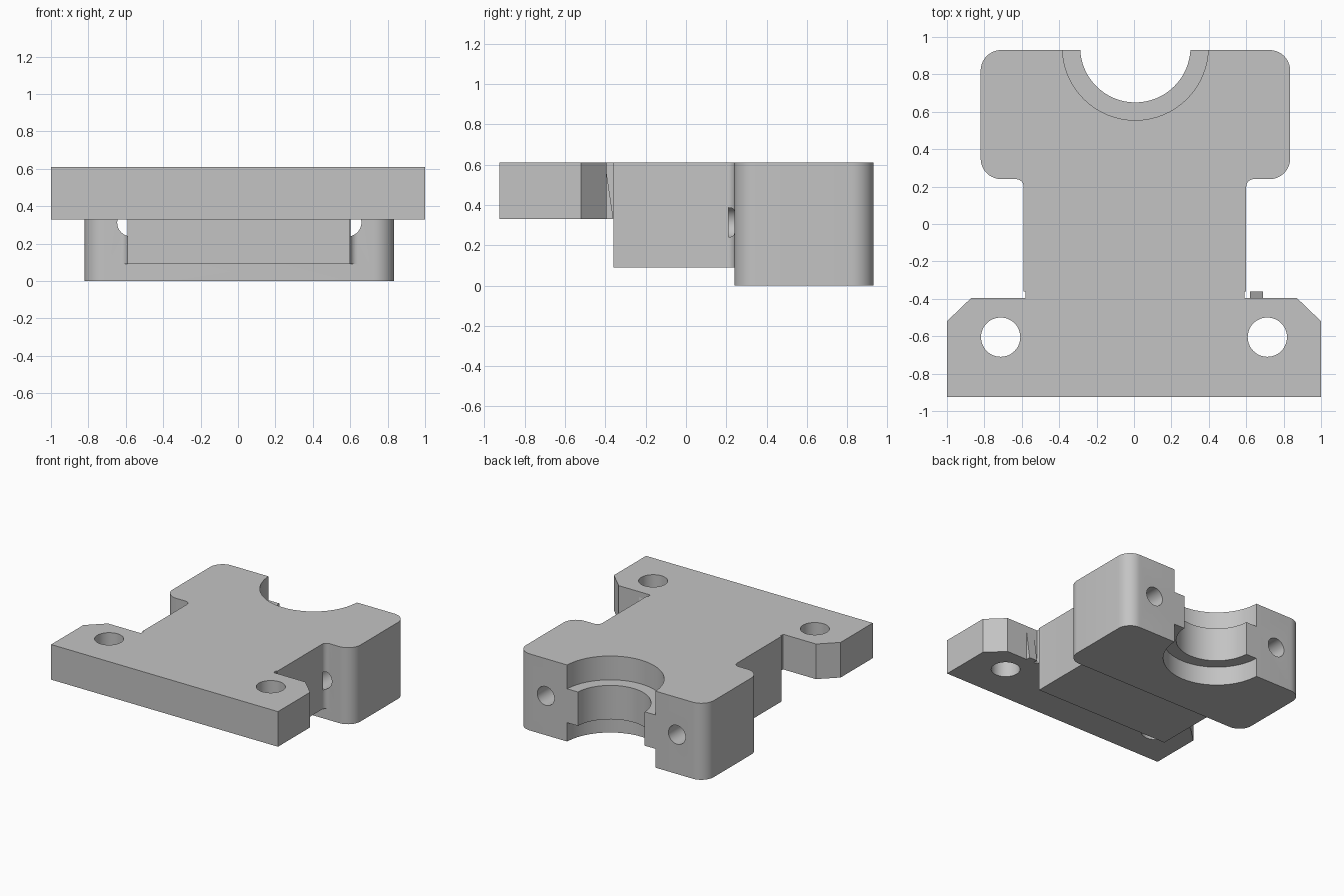
import bpy, bmesh, math
from math import cos, sin, pi
from mathutils import Matrix

if "Cube" in bpy.data.objects:
    bpy.data.objects.remove(bpy.data.objects["Cube"])

grey = bpy.data.materials.new("machined grey")
grey.use_nodes = True
colour = (0.55, 0.55, 0.55, 1)
grey.diffuse_color = colour
grey.node_tree.nodes["Principled BSDF"].inputs["Base Color"].default_value = colour

TOP = 0.61
MID = 0.007  # centre line of the bearing block


def finish(name, bm):
    bmesh.ops.recalc_face_normals(bm, faces=bm.faces)
    mesh = bpy.data.meshes.new(name)
    bm.to_mesh(mesh)
    bm.free()
    mesh.materials.append(grey)
    ob = bpy.data.objects.new(name, mesh)
    bpy.context.collection.objects.link(ob)
    return ob


def prism(name, outline, z0, z1):
    bm = bmesh.new()
    face = bm.faces.new([bm.verts.new((x, y, z0)) for x, y in outline])
    new = bmesh.ops.extrude_face_region(bm, geom=[face])["geom"]
    bmesh.ops.translate(bm, vec=(0, 0, z1 - z0),
                        verts=[v for v in new if isinstance(v, bmesh.types.BMVert)])
    return finish(name, bm)


def cylinder(name, centre, radius, depth, axis="Z", sides=64):
    bm = bmesh.new()
    turn = Matrix.Rotation(pi / 2, 4, "X") if axis == "Y" else Matrix()
    bmesh.ops.create_cone(bm, cap_ends=True, segments=sides, radius1=radius, radius2=radius,
                          depth=depth, matrix=Matrix.Translation(centre) @ turn)
    return finish(name, bm)


def arc(cx, cy, r, start, end, steps=10):
    angles = [math.radians(start + (end - start) * i / steps) for i in range(steps + 1)]
    return [(cx + r * cos(a), cy + r * sin(a)) for a in angles]


def combine(target, tool, operation):
    mod = target.modifiers.new(operation.lower(), "BOOLEAN")
    mod.object, mod.operation, mod.solver = tool, operation, "EXACT"
    bpy.context.view_layer.objects.active = target
    bpy.ops.object.modifier_apply(modifier=mod.name)
    bpy.data.objects.remove(tool)


# Bearing block with rounded upright corners
left, right, front, back, r = -0.82, 0.835, 0.24, 0.93, 0.11
block = (arc(right - r, front + r, r, -90, 0) + arc(right - r, back - r, r, 0, 90)
         + arc(left + r, back - r, r, 90, 180) + arc(left + r, front + r, r, 180, 270))
body = prism("bearing_mount", block, 0, TOP)

# Web, flaring into the block with small fillets
f = 0.04
web = ([(-0.59, -0.36), (0.60, -0.36)] + arc(0.60 + f, front - f, f, 180, 90, 6)
       + [(0.60 + f, 0.4), (-0.59 - f, 0.4)] + arc(-0.59 - f, front - f, f, 90, 0, 6))
combine(body, prism("web", web, 0.09, TOP), "UNION")

# Mounting flange with chamfered rear corners, stepped into the web
flange = [(-1, -0.925), (1, -0.925), (1, -0.52), (0.87, -0.395), (0.59, -0.395),
          (0.59, -0.2), (-0.58, -0.2), (-0.58, -0.395), (-0.87, -0.395), (-1, -0.52)]
combine(body, prism("flange", flange, 0.33, TOP), "UNION")

# Half bore with a wider recess above and below the middle rib
combine(body, cylinder("bore", (MID, 0.945, 0.3), 0.295, 1), "DIFFERENCE")
for z0, z1 in ((-0.2, 0.15), (0.42, 0.8)):
    combine(body, cylinder("recess", (MID, 0.945, (z0 + z1) / 2), 0.39, z1 - z0), "DIFFERENCE")

# Clamp bolt holes and flange bolt holes
for side in (-1, 1):
    combine(body, cylinder("clamp_hole", (MID + side * 0.578, 0.605, 0.313), 0.075, 0.79, "Y", 32),
            "DIFFERENCE")
    combine(body, cylinder("flange_hole", (side * 0.713, -0.605, 0.45), 0.105, 1, sides=48),
            "DIFFERENCE")

# Small sloped rib behind the flange
bm = bmesh.new()
ends = [[bm.verts.new((x, y, z)) for y, z in ((-0.40, 0.33), (-0.36, 0.33), (-0.40, 0.60))]
        for x in (0.62, 0.69)]
for end in ends:
    bm.faces.new(end)
for i in range(3):
    j = (i + 1) % 3
    bm.faces.new((ends[0][i], ends[0][j], ends[1][j], ends[1][i]))
finish("small_rib", bm)

# Smooth curved walls, crisp edges
bpy.ops.object.select_all(action="DESELECT")
body.select_set(True)
bpy.context.view_layer.objects.active = body
bpy.ops.object.shade_smooth_by_angle(angle=math.radians(30))
